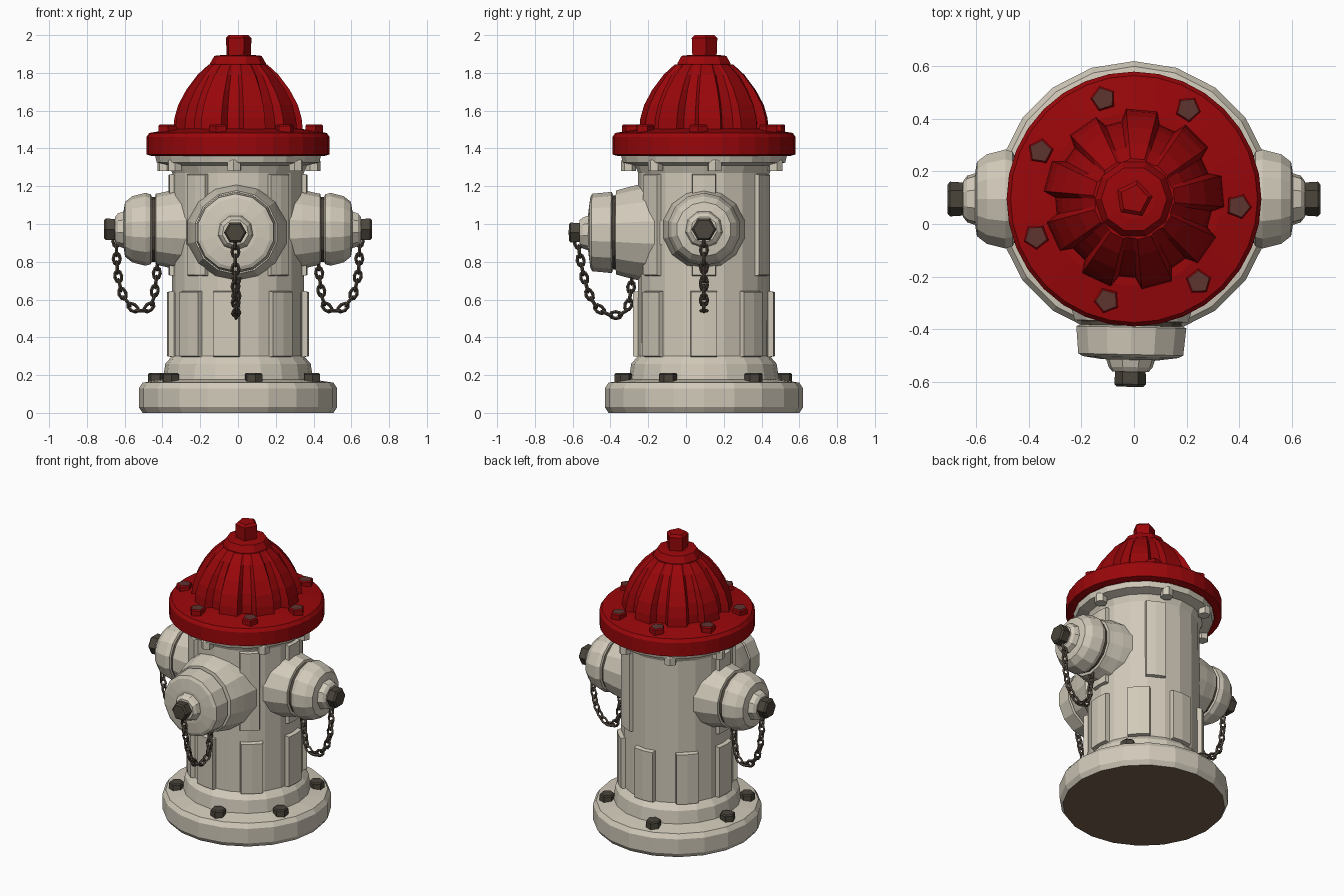
import bpy, bmesh, math
from mathutils import Matrix, Vector

if "Cube" in bpy.data.objects:
    bpy.data.objects.remove(bpy.data.objects["Cube"])

CY = 0.095  # hydrant axis sits slightly behind the origin


def material(name, rgb):
    m = bpy.data.materials.new(name)
    m.diffuse_color = (*rgb, 1)
    m.use_nodes = True
    m.node_tree.nodes["Principled BSDF"].inputs["Base Color"].default_value = m.diffuse_color
    return m


WHITE = material("aged_white", (0.64, 0.59, 0.49))
RED = material("bonnet_red", (0.32, 0.002, 0.003))
RUST = material("rusty_red", (0.11, 0.033, 0.028))
DARK = material("dark_iron", (0.07, 0.06, 0.045))
CHAIN = material("chain_brown", (0.08, 0.062, 0.047))
UNDER = material("underside_brown", (0.19, 0.12, 0.08))

AXIS = Matrix.Translation((0, CY, 0))


def finish(name, bm, mats, matrix=AXIS, rule=None):
    bm.transform(matrix)
    bmesh.ops.recalc_face_normals(bm, faces=bm.faces)
    bm.normal_update()
    if rule:
        for f in bm.faces:
            f.material_index = rule(f)
    me = bpy.data.meshes.new(name)
    bm.to_mesh(me)
    bm.free()
    for m in mats:
        me.materials.append(m)
    ob = bpy.data.objects.new(name, me)
    bpy.context.collection.objects.link(ob)
    return ob


def loft(bm, profile, n, at=Matrix(), scale=lambda i, k: 1.0, phase=0.0, twist=lambda i: 0.0):
    """Stack rings of (radius, height) around local z, closed at both ends."""
    rings = []
    for k, (r, h) in enumerate(profile):
        ring = []
        for i in range(n):
            a = phase + 2 * math.pi * i / n + twist(i)
            q = r * scale(i, k)
            ring.append(bm.verts.new(at @ Vector((q * math.cos(a), q * math.sin(a), h))))
        rings.append(ring)
    for lo, hi in zip(rings, rings[1:]):
        for i in range(n):
            j = (i + 1) % n
            bm.faces.new((lo[i], lo[j], hi[j], hi[i]))
    bm.faces.new(rings[0][::-1])
    bm.faces.new(rings[-1])


def lathe(name, profile, n, mats, matrix=AXIS, rule=None, **kw):
    bm = bmesh.new()
    loft(bm, profile, n, **kw)
    return finish(name, bm, mats, matrix, rule)


def up(f):
    return 1 if f.normal.z > 0.9 else 0


def bolts(name, angles, radius, z0, z1, size, mats, sides=5, rule=None):
    bm = bmesh.new()
    for a in angles:
        t = math.radians(a)
        at = Matrix.Translation((radius * math.cos(t), radius * math.sin(t), 0))
        loft(bm, [(size, z0), (size, z1 - 0.008), (size * 0.85, z1)], sides, at, phase=t)
    finish(name, bm, mats, rule=rule)


def panels(name, angles, half, r, z0, z1):
    """Raised curved pads on the barrel."""
    for a in angles:
        bm = bmesh.new()
        for rr, inset in ((0.32, 0), (r, 2.5)):
            for s in (-1, 0, 1):
                t = math.radians(a + s * (half - inset))
                for z in (z0 + inset * 0.004, z1 - inset * 0.004):
                    bm.verts.new((rr * math.cos(t), rr * math.sin(t), z))
        bmesh.ops.convex_hull(bm, input=bm.verts)
        bmesh.ops.dissolve_limit(bm, angle_limit=0.02, verts=bm.verts, edges=bm.edges)
        finish(name, bm, [WHITE])


# base plate with its brown underside
lathe("base_plate", [(0.505, 0), (0.525, 0.03), (0.525, 0.13), (0.505, 0.16), (0.39, 0.178)],
      20, [WHITE, UNDER], rule=lambda f: 1 if f.normal.z < -0.9 else 0)
bolts("base_bolts", [-26, 37, 105, 171, 215, 281], 0.435, 0.15, 0.212, 0.048, [DARK], 6)

# barrel with foot and flared neck
lathe("barrel", [(0.40, 0.16), (0.385, 0.26), (0.35, 0.30), (0.348, 1.27), (0.365, 1.31),
                 (0.43, 1.325), (0.44, 1.365)], 20, [WHITE])
panels("lower_panel", [-135, -100, -50, 0, 45, 90, 135, 180], 13, 0.375, 0.29, 0.65)
panels("upper_panel", [-52, -128, 0, 62, 180], 12, 0.368, 0.72, 1.27)
cap_angles = [-4, 59, 107, 153, 201, 255, 308]
bolts("neck_lugs", [a + 12 for a in cap_angles], 0.40, 1.28, 1.34, 0.04, [WHITE], 6)

# bonnet flange and fluted dome
lathe("bonnet_flange", [(0.455, 1.36), (0.485, 1.368), (0.485, 1.46), (0.47, 1.482), (0.33, 1.505)],
      32, [RED])
lathe("bonnet_dome", [(0.345, 1.49), (0.338, 1.56), (0.318, 1.63), (0.275, 1.71),
                      (0.215, 1.79), (0.155, 1.845)], 36, [RED],
      scale=lambda i, k: 1.0 if i % 4 < 2 else (0.87, 0.87, 0.87, 0.88, 0.91, 0.96)[k],
      twist=lambda i: math.radians((-5, 5, -1, 1)[i % 4]))
lathe("bonnet_collar", [(0.15, 1.82), (0.148, 1.85), (0.125, 1.89), (0.08, 1.895)], 10, [RED])
lathe("operating_nut", [(0.068, 1.88), (0.072, 1.985), (0.055, 2.0)], 5, [RED],
      phase=math.radians(80))
bolts("bonnet_bolts", cap_angles, 0.40, 1.47, 1.528, 0.05, [RED, RUST], rule=up)


def chain(name, points, matrix):
    """Alternating oval links spaced along a path in the local x-z plane."""
    pts = [Vector((d, 0, z)) for d, z in points]
    # smooth the path by corner cutting
    for _ in range(2):
        new = [pts[0]]
        for p, q in zip(pts, pts[1:]):
            new += [p.lerp(q, 0.25), p.lerp(q, 0.75)]
        pts = new + [pts[-1]]
    bm = bmesh.new()
    walked, target, count = 0.0, 0.02, 0
    for p, q in zip(pts, pts[1:]):
        length = (q - p).length
        while target <= walked + length:
            c = p.lerp(q, (target - walked) / length)
            t = (q - p).normalized()
            y = Vector((0, 1, 0))
            w, b = (y, t.cross(y)) if count % 2 else (t.cross(y), y)
            grid = []
            for i in range(8):
                u = 2 * math.pi * i / 8
                for j in range(4):
                    v = 2 * math.pi * j / 4
                    out = 0.009 * math.cos(v)
                    grid.append(bm.verts.new(c + t * (0.031 + out) * math.cos(u)
                                             + w * (0.018 + out) * math.sin(u)
                                             + b * 0.009 * math.sin(v)))
            for i in range(8):
                for j in range(4):
                    i2, j2 = (i + 1) % 8, (j + 1) % 4
                    bm.faces.new((grid[i * 4 + j], grid[i2 * 4 + j],
                                  grid[i2 * 4 + j2], grid[i * 4 + j2]))
            target += 0.047
            count += 1
        walked += length
    finish(name, bm, [CHAIN], matrix)


def outlet(side, angle, z, neck, seal, cap, hub, nut, path):
    """Hose outlet pointing along local x, turned to its side of the barrel."""
    turn = AXIS @ Matrix.Rotation(math.radians(angle), 4, 'Z')
    along = turn @ Matrix.Translation((0, 0, z)) @ Matrix.Rotation(math.pi / 2, 4, 'Y')
    lathe(side + "_neck", neck, 14, [WHITE], along)
    lathe(side + "_seal_ring", seal, 14, [CHAIN], along)
    lathe(side + "_cap", cap, 14, [WHITE], along)
    lathe(side + "_cap_hub", hub, 9, [WHITE], along)
    lathe(side + "_cap_nut", nut, 6, [DARK], along, phase=math.pi / 6)
    chain(side + "_chain", path, turn)


# two side outlets and the larger front outlet
for side, angle in (("right", 0), ("left", 180)):
    outlet(side, angle, 0.972,
           [(0.225, 0.24), (0.21, 0.34), (0.195, 0.40), (0.188, 0.435), (0.165, 0.44)],
           [(0.172, 0.42), (0.172, 0.47)],
           [(0.17, 0.455), (0.185, 0.462), (0.193, 0.49), (0.175, 0.56), (0.145, 0.598), (0.10, 0.605)],
           [(0.105, 0.59), (0.09, 0.635), (0.07, 0.65)],
           [(0.062, 0.635), (0.066, 0.70), (0.055, 0.71)],
           [(0.645, 0.93), (0.64, 0.74), (0.61, 0.61), (0.53, 0.53), (0.455, 0.56),
            (0.435, 0.68), (0.425, 0.80)])
outlet("front", -91.2, 0.955,
       [(0.275, 0.22), (0.25, 0.36), (0.235, 0.42), (0.222, 0.465), (0.19, 0.468)],
       [(0.195, 0.44), (0.195, 0.50)],
       [(0.20, 0.482), (0.215, 0.488), (0.205, 0.592), (0.185, 0.602), (0.11, 0.612)],
       [(0.10, 0.595), (0.085, 0.64), (0.07, 0.658)],
       [(0.058, 0.645), (0.06, 0.705), (0.05, 0.715)],
       [(0.67, 0.92), (0.645, 0.75), (0.595, 0.58), (0.50, 0.51), (0.405, 0.53),
        (0.385, 0.66), (0.38, 0.76)])
